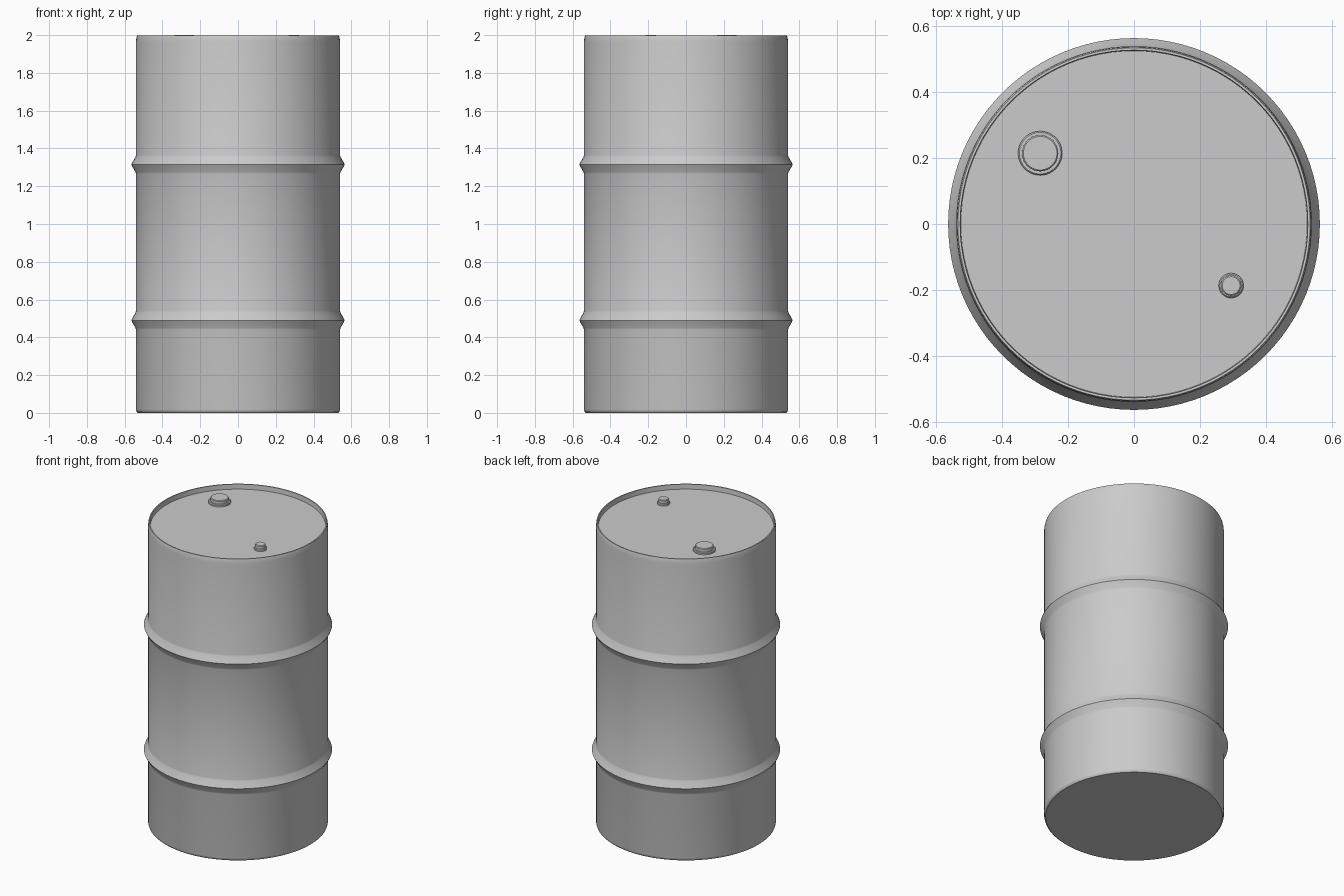
import bpy, bmesh, math

if "Cube" in bpy.data.objects:
    bpy.data.objects.remove(bpy.data.objects["Cube"])


def lathe(name, profile, centre=(0, 0), sides=96, angle=40):
    """Revolve an (r, z) profile, bottom to top; ends are closed with discs."""
    bm = bmesh.new()
    rings = []
    for r, z in profile:
        rings.append([bm.verts.new((centre[0] + r * math.cos(2 * math.pi * i / sides),
                                    centre[1] + r * math.sin(2 * math.pi * i / sides), z))
                      for i in range(sides)])
    for a, b in zip(rings, rings[1:]):
        for i in range(sides):
            j = (i + 1) % sides
            bm.faces.new((a[i], a[j], b[j], b[i]))
    bm.faces.new(rings[0][::-1])
    bm.faces.new(rings[-1])
    mesh = bpy.data.meshes.new(name)
    bm.to_mesh(mesh)
    bm.free()
    obj = bpy.data.objects.new(name, mesh)
    bpy.context.collection.objects.link(obj)
    bpy.ops.object.select_all(action='DESELECT')
    obj.select_set(True)
    bpy.context.view_layer.objects.active = obj
    bpy.ops.object.shade_smooth_by_angle(angle=math.radians(angle))
    return obj


R = 0.54


def hoop(z):
    """Rolled reinforcing hoop pressed out of the drum wall."""
    shape = [(0, -0.05), (0.003, -0.04), (0.02, -0.01), (0.0245, 0),
             (0.02, 0.01), (0.003, 0.04), (0, 0.05)]
    return [(R + dr, z + dz) for dr, dz in shape]


# Drum wall, two hoops, top rim and recessed lid in one revolved skin
lathe("drum_body",
      [(0.53, 0), (0.537, 0.006), (R, 0.018)]
      + hoop(0.49) + hoop(1.315)
      + [(R, 1.965), (0.538, 1.985), (0.535, 1.997),
         (0.528, 1.997), (0.526, 1.965)])


def bung(name, centre, r):
    """Screw plug: wide flange with a narrower cap."""
    f = r * 1.22
    lathe(name + "_flange", [(f, 1.96), (f, 1.974), (f - 0.004, 1.978)], centre, 40)
    lathe(name + "_cap", [(r, 1.976), (r, 1.996), (r - 0.004, 2.0)], centre, 40)


# Filler plug and vent plug on the lid
bung("filler_plug", (-0.285, 0.215), 0.055)
bung("vent_plug", (0.295, -0.187), 0.031)
